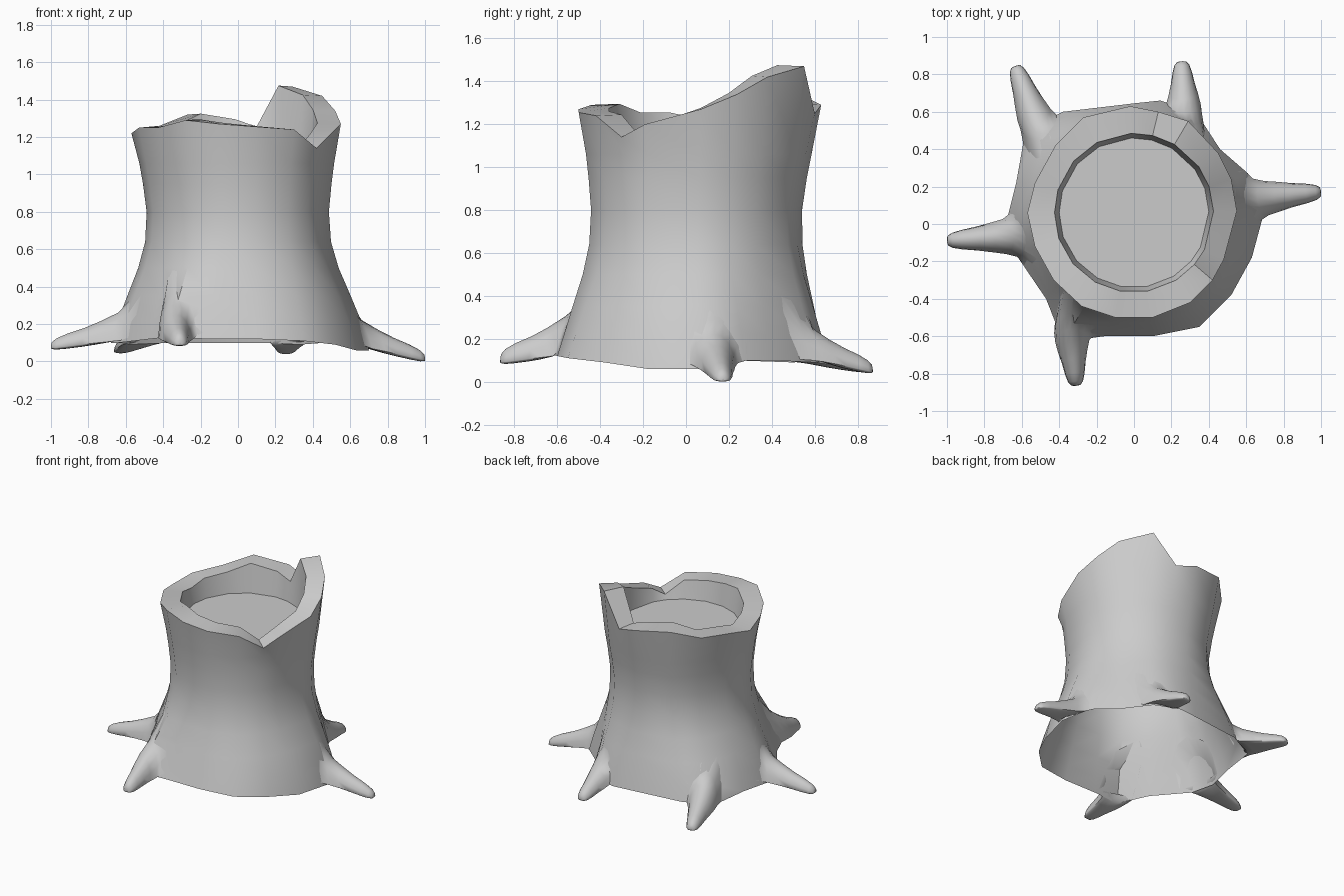
import bpy, bmesh, math
from mathutils import Vector
from mathutils.bvhtree import BVHTree

if "Cube" in bpy.data.objects:
    bpy.data.objects.remove(bpy.data.objects["Cube"])

CX, CY = 0.0, 0.06      # trunk axis

# jagged outer rim, and the flared ground outline matching it point by point
RIM = [(-.02, .63, 1.29), (.13, .60, 1.25), (.29, .55, 1.47), (.45, .38, 1.42),
       (.52, .24, 1.34), (.55, .07, 1.27), (.48, -.19, 1.20), (.42, -.30, 1.14),
       (.30, -.42, 1.24), (.10, -.50, 1.255), (-.10, -.50, 1.27), (-.28, -.44, 1.29),
       (-.43, -.30, 1.25), (-.53, -.12, 1.25), (-.57, .06, 1.22), (-.53, .22, 1.25),
       (-.42, .42, 1.26), (-.27, .57, 1.32)]
BASE = [(0, .645, .10), (.14, .66, .10), (.33, .60, .09), (.46, .40, .10),
        (.61, .27, .10), (.70, .08, .06), (.63, -.18, .06), (.52, -.38, .09),
        (.35, -.55, .11), (.10, -.60, .12), (-.16, -.60, .12), (-.38, -.63, .13),
        (-.47, -.40, .12), (-.64, -.15, .10), (-.68, .02, .10), (-.63, .22, .10),
        (-.58, .50, .09), (-.38, .60, .10)]


def finish(name, bm, angle):
    bmesh.ops.recalc_face_normals(bm, faces=bm.faces)
    me = bpy.data.meshes.new(name)
    bm.to_mesh(me)
    bm.free()
    ob = bpy.data.objects.new(name, me)
    bpy.context.collection.objects.link(ob)
    bpy.ops.object.select_all(action='DESELECT')
    ob.select_set(True)
    bpy.context.view_layer.objects.active = ob
    bpy.ops.object.shade_smooth_by_angle(angle=math.radians(angle))
    return ob


def loft(bm, rings):
    loops = [[bm.verts.new(p) for p in r] for r in rings]
    n = len(loops[0])
    for a, b in zip(loops, loops[1:]):
        for i in range(n):
            j = (i + 1) % n
            bm.faces.new((a[i], a[j], b[j], b[i]))
    return loops


def scaled(k, z, shift=0):
    return [Vector((CX + (x - CX) * k + shift / 2, CY + (y - CY) * k - shift, z))
            for x, y, _ in RIM]


def circle(r, zs):
    out = []
    for (x, y, _), z in zip(RIM, zs):
        d = Vector((x - CX, y - CY)).normalized() * r
        out.append(Vector((CX + d.x, CY + d.y, z)))
    return out


# trunk: ground outline, flare, waist, jagged rim, inner wall, cut-wood floor
rings = [[Vector(p) for p in BASE]]
for z, f in ((.22, .80), (.35, .55), (.5, .25), (.64, .06)):
    rings.append([w.lerp(Vector((b[0], b[1], z)), f)
                  for w, b in zip(scaled(.865, z, .017), BASE)])
rings += [scaled(.87, .8, .015), scaled(.90, .95, .01), scaled(.93, 1.06, .005)]
rings.append([Vector(p) for p in RIM])
rings.append(circle(.425, [p[2] + .005 for p in RIM]))
rings.append(circle(.40, [1.115] * len(RIM)))
bm = bmesh.new()
loops = loft(bm, rings)
bm.faces.new(loops[-1])
wall = BVHTree.FromBMesh(bm)
finish("trunk", bm, 42)

# roots: arched sections that grow out of the wall and taper to a rounded tip
# (distance along, half width, height, depth below the path)
SECTIONS = [(-.05, .15, .30, 0), (.10, .115, .20, 0), (.25, .095, .155, .005),
            (.42, .078, .115, .01), (.60, .064, .088, .012), (.80, .052, .068, .012),
            (.93, .040, .050, .01), (.99, .025, .032, .004), (1.0, .008, .012, 0)]


def hug(p, amount):
    """Pull a point onto the trunk wall; points inside the trunk always go to it."""
    q = wall.find_nearest(p)[0]
    axis = Vector((CX, CY))
    inside = (p.xy - axis).length < (q.xy - axis).length
    return q if inside else p.lerp(q, amount)


def root(name, start, tip, tall=1.0):
    start, tip = Vector(start), Vector(tip)
    out = Vector(((tip - start).x, (tip - start).y, 0)).normalized()
    side = Vector((-out.y, out.x, 0))
    tube = []
    for i, (s, w, h, d) in enumerate(SECTIONS):
        c = start.lerp(tip, s)
        ring = []
        for a in (math.tau * j / 16 for j in range(16)):
            up = math.sin(a) * (h * tall if math.sin(a) > 0 else d)
            p = c + side * math.cos(a) * w + Vector((0, 0, up)) - out * max(up, 0) * .45 * (1 - s)
            ring.append(hug(p, (1, .5, .15)[i] if i < 3 else 0))
        tube.append(ring)
    bm = bmesh.new()
    ends = loft(bm, tube)
    bm.faces.new(ends[-1])
    finish(name, bm, 60)


root("right_root", (.62, .13, .09), (1.0, .172, .005))
root("left_root", (-.60, -.06, .12), (-1.0, -.09, .07))
root("back_left_root", (-.51, .51, .10), (-.635, .845, .05))
root("back_right_root", (.27, .57, .11), (.255, .87, .045))
root("front_root", (-.34, -.55, .13), (-.31, -.865, .09), 1.2)
